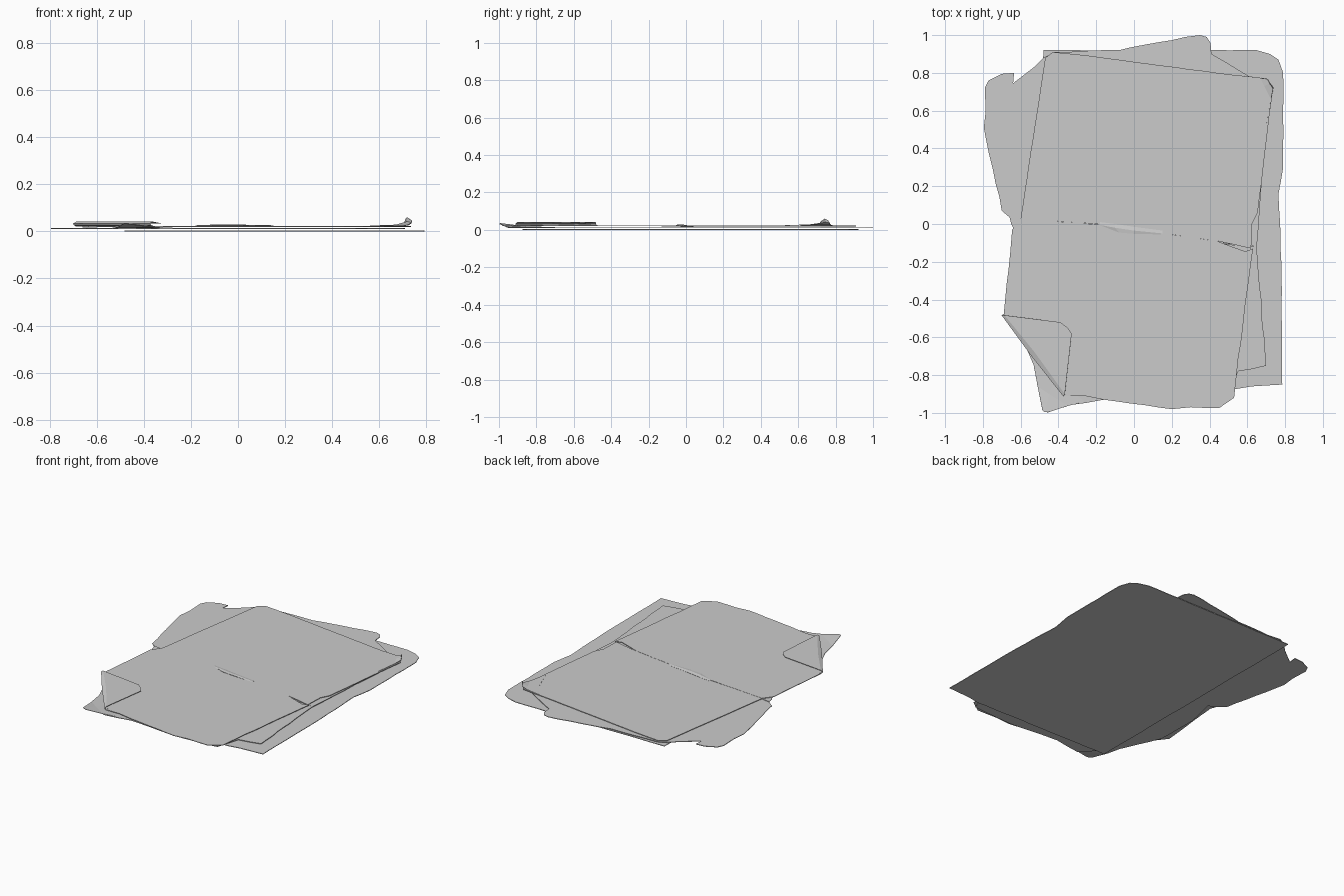
import bpy, bmesh, random
from mathutils import Vector

random.seed(4)
THICK = 0.004


def fray(points, amount):
    """Break long straight edges into short, slightly worn segments."""
    out = []
    for i, p in enumerate(points):
        a, b = Vector(p), Vector(points[(i + 1) % len(points)])
        out.append(a)
        n = int((b - a).length / 0.07)
        side = Vector((-(b - a).y, (b - a).x)).normalized()
        for k in range(1, n):
            out.append(a.lerp(b, k / n) + side * random.uniform(-amount, amount))
    return out


def finish(name, bm):
    bmesh.ops.recalc_face_normals(bm, faces=bm.faces)
    mesh = bpy.data.meshes.new(name)
    bm.to_mesh(mesh)
    bm.free()
    obj = bpy.data.objects.new(name, mesh)
    bpy.context.collection.objects.link(obj)
    return obj


def sheet(name, points, z, amount=0.003):
    """Flat paper sheet cut from an outline."""
    bm = bmesh.new()
    face = bm.faces.new([bm.verts.new((p.x, p.y, z)) for p in fray(points, amount)])
    ext = bmesh.ops.extrude_face_region(bm, geom=[face])
    for v in ext["geom"]:
        if isinstance(v, bmesh.types.BMVert):
            v.co.z += THICK
    bmesh.ops.triangulate(bm, faces=[f for f in bm.faces if len(f.verts) > 4])
    return finish(name, bm)


def strip(name, rows, thick=0.003):
    """Bent piece of paper lofted through rows of points."""
    bm = bmesh.new()
    grid = [[bm.verts.new(p) for p in row] for row in rows]
    for r0, r1 in zip(grid, grid[1:]):
        for i in range(len(r0) - 1):
            bm.faces.new((r0[i], r0[i + 1], r1[i + 1], r1[i]))
    obj = finish(name, bm)
    mod = obj.modifiers.new("paper", "SOLIDIFY")
    mod.thickness = thick
    mod.offset = 0
    return obj


# Bottom sheet, straight with two worn corners
sheet("bottom_sheet", [
    (-0.48, 0.92), (-0.48, -0.86), (0.53, -0.875), (0.62, -0.86), (0.785, -0.85),
    (0.78, -0.2), (0.765, 0.16), (0.79, 0.3), (0.79, 0.8), (0.765, 0.87),
    (0.72, 0.9), (0.65, 0.92)], 0.0, 0.002)

# Middle sheet, upper leaf with torn corners
sheet("middle_sheet_upper", [
    (-0.70, 0.07), (-0.64, 0.02), (-0.6, 0.0), (0.65, -0.12), (0.71, 0.72),
    (0.41, 0.90), (0.405, 0.96), (0.385, 0.99), (0.35, 1.0), (0.27, 0.99),
    (-0.08, 0.92), (-0.42, 0.91), (-0.48, 0.88), (-0.53, 0.83), (-0.64, 0.745),
    (-0.635, 0.80), (-0.70, 0.795), (-0.77, 0.76), (-0.79, 0.72),
    (-0.785, 0.60), (-0.795, 0.51)], 0.010)

# Middle sheet, lower leaf and its lifted corner
sheet("middle_sheet_lower", [
    (-0.60, 0.0), (0.65, -0.12), (0.70, -0.75), (0.55, -0.78), (0.50, -0.94),
    (0.20, -0.96), (-0.16, -0.93), (-0.35, -0.96), (-0.53, -0.75),
    (-0.64, -0.50), (-0.645, -0.2)], 0.010)
strip("lifted_corner", [
    [(-0.54, -0.70, 0.013), (-0.42, -0.82, 0.013), (-0.26, -0.94, 0.013)],
    [(-0.51, -0.86, 0.018), (-0.45, -0.90, 0.018), (-0.35, -0.963, 0.018)],
    [(-0.485, -0.985, 0.034), (-0.475, -0.995, 0.035), (-0.455, -0.997, 0.032)]])

# Top sheet, two leaves meeting at a centre crease
sheet("top_sheet_upper", [
    (-0.60, 0.03), (-0.15, -0.005), (0.44, -0.09), (0.62, -0.13), (0.625, 0.0),
    (0.655, 0.06), (0.735, 0.72), (0.70, 0.77), (0.44, 0.80), (-0.23, 0.89),
    (-0.43, 0.91), (-0.47, 0.88)], 0.019, 0.001)
sheet("top_sheet_lower", [
    (-0.60, 0.03), (-0.645, -0.03), (-0.655, -0.15), (-0.69, -0.48),
    (-0.37, -0.91), (-0.26, -0.91), (-0.16, -0.93), (0.20, -0.98),
    (0.30, -0.97), (0.45, -0.975), (0.53, -0.92), (0.545, -0.78),
    (0.62, -0.20), (0.63, -0.13), (0.59, -0.145), (0.44, -0.09),
    (-0.15, -0.005)], 0.020, 0.002)

# Small torn tag at the left end of the crease
sheet("crease_tag", [(-0.60, 0.03), (-0.66, 0.04), (-0.65, 0.0), (-0.635, -0.03),
                     (-0.60, -0.02)], 0.016)

# Wrinkles raised along the crease
strip("crease_wrinkle", [
    [(-0.18, 0.01, 0.023), (-0.10, 0.0, 0.023), (0.0, -0.015, 0.023), (0.15, -0.035, 0.023)],
    [(-0.18, -0.005, 0.025), (-0.10, -0.02, 0.028), (0.0, -0.035, 0.028), (0.15, -0.05, 0.025)],
    [(-0.17, -0.01, 0.023), (-0.08, -0.045, 0.026), (0.0, -0.052, 0.026), (0.14, -0.055, 0.023)]],
    0.002)

# Folded-over corner: rounded fold, then the flap lying on the sheet
strip("folded_flap", [
    [(-0.67, -0.47, 0.022), (-0.50, -0.68, 0.022), (-0.36, -0.89, 0.022)],
    [(-0.695, -0.48, 0.026), (-0.54, -0.695, 0.026), (-0.37, -0.91, 0.026)],
    [(-0.70, -0.482, 0.033), (-0.543, -0.697, 0.033), (-0.373, -0.912, 0.033)],
    [(-0.685, -0.483, 0.041), (-0.525, -0.68, 0.041), (-0.366, -0.90, 0.041)],
    [(-0.39, -0.52, 0.038), (-0.35, -0.55, 0.036), (-0.33, -0.58, 0.034)]])

# Curled tip at the far right corner
strip("curled_tip", [
    [(0.56, 0.785, 0.023), (0.63, 0.70, 0.023), (0.70, 0.52, 0.023)],
    [(0.67, 0.772, 0.027), (0.69, 0.73, 0.028), (0.725, 0.66, 0.028)],
    [(0.708, 0.768, 0.038), (0.72, 0.745, 0.042), (0.737, 0.715, 0.036)],
    [(0.712, 0.758, 0.052), (0.718, 0.742, 0.060), (0.738, 0.722, 0.046)]])
